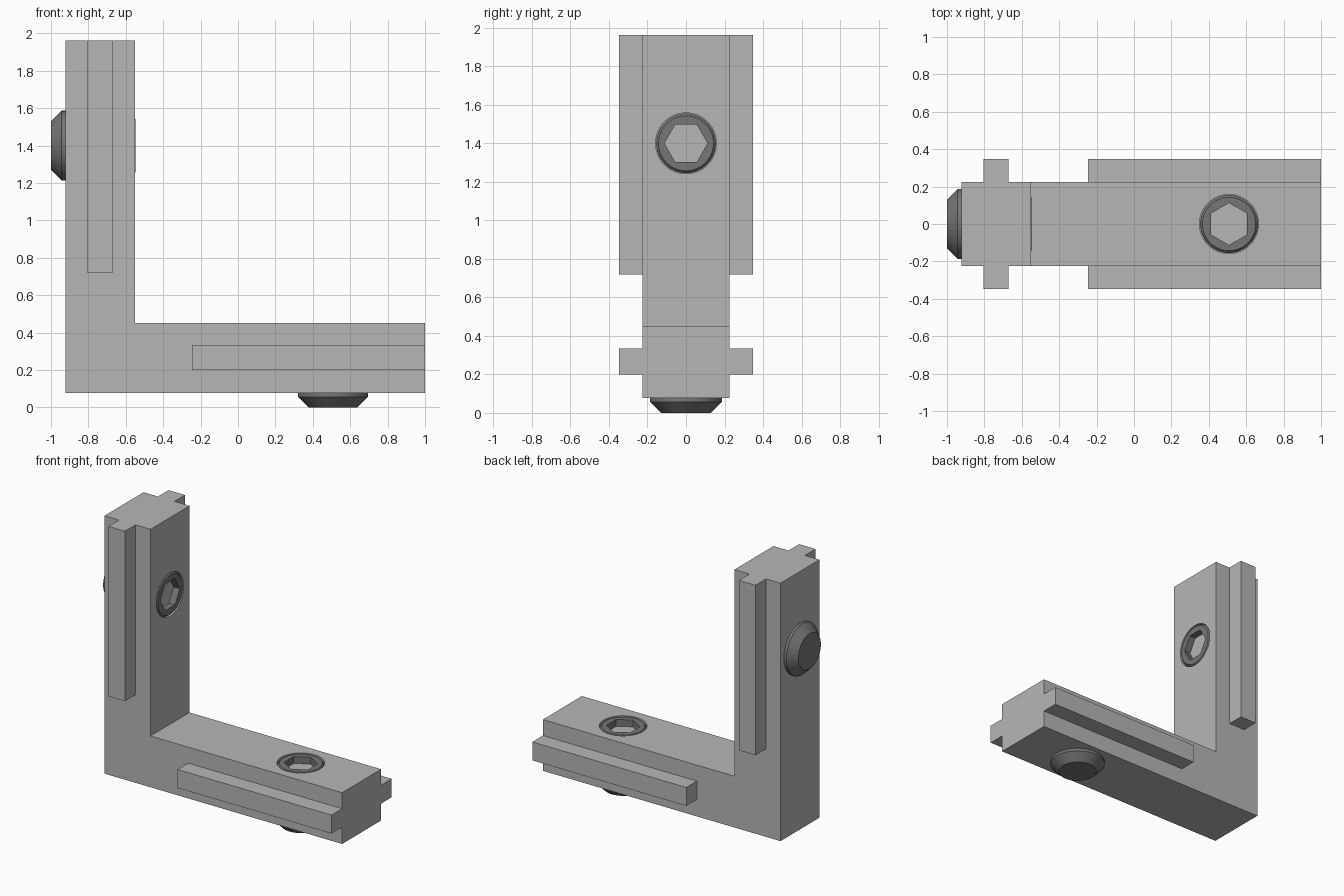
import bpy, bmesh, math
from mathutils import Matrix

if "Cube" in bpy.data.objects:
    bpy.data.objects.remove(bpy.data.objects["Cube"])


def material(name, value):
    mat = bpy.data.materials.new(name)
    mat.use_nodes = True
    colour = (value, value, value, 1)
    mat.diffuse_color = colour
    mat.node_tree.nodes["Principled BSDF"].inputs["Base Color"].default_value = colour
    return mat


BODY_GREY = material("light grey", 0.47)
SCREW_GREY = material("dark grey", 0.18)


def finish(bm, name, mat):
    bmesh.ops.recalc_face_normals(bm, faces=bm.faces)
    mesh = bpy.data.meshes.new(name)
    bm.to_mesh(mesh)
    bm.free()
    mesh.materials.append(mat)
    obj = bpy.data.objects.new(name, mesh)
    bpy.context.collection.objects.link(obj)
    return obj


def prism(name, outline, half_width):
    """Extrude an x-z outline symmetrically along y."""
    bm = bmesh.new()
    face = bm.faces.new([bm.verts.new((x, -half_width, z)) for x, z in outline])
    new = bmesh.ops.extrude_face_region(bm, geom=[face])["geom"]
    verts = [v for v in new if isinstance(v, bmesh.types.BMVert)]
    bmesh.ops.translate(bm, verts=verts, vec=(0, 2 * half_width, 0))
    return finish(bm, name, BODY_GREY)


def rectangle(x0, x1, z0, z1):
    return [(x0, z0), (x1, z0), (x1, z1), (x0, z1)]


def combine(target, tool, operation):
    mod = target.modifiers.new(operation, 'BOOLEAN')
    mod.operation, mod.solver, mod.object = operation, 'EXACT', tool
    bpy.context.view_layer.objects.active = target
    bpy.ops.object.modifier_apply(modifier=mod.name)
    bpy.data.objects.remove(tool)


SIDES = 48


def round_radius(radius):
    return lambda a: radius


def hex_radius(radius):
    step = math.pi / 3
    # Corners lie on the local y axis
    return lambda a: radius * math.cos(step / 2) / math.cos((a + step / 2) % step - step / 2)


def lathe(name, rings, apex, mat):
    """Skin rings of (radius function, z); close flat below and to an apex above."""
    bm = bmesh.new()
    loops = []
    for radius, z in rings:
        angles = [2 * math.pi * i / SIDES for i in range(SIDES)]
        loops.append([bm.verts.new((radius(a) * math.cos(a), radius(a) * math.sin(a), z))
                      for a in angles])
    bm.faces.new(loops[0])
    tip = bm.verts.new((0, 0, apex))
    for i in range(SIDES):
        j = (i + 1) % SIDES
        for low, high in zip(loops, loops[1:]):
            bm.faces.new((low[i], low[j], high[j], high[i]))
        bm.faces.new((loops[-1][i], loops[-1][j], tip))
    return finish(bm, name, mat)


# L-shaped bracket with a guide rail through each arm
L_OUTLINE = [(-0.922, 0.077), (1, 0.077), (1, 0.452), (-0.55, 0.452), (-0.55, 1.963), (-0.922, 1.963)]
bracket = prism("bracket", L_OUTLINE, 0.225)
combine(bracket, prism("upright_rail", rectangle(-0.805, -0.672, 0.72, 1.963), 0.347), 'UNION')
combine(bracket, prism("base_rail", rectangle(-0.245, 1, 0.2, 0.335), 0.347), 'UNION')

# Screws: conical head, chamfered end and hexagonal socket with a pointed floor
LENGTH = 0.451
head, shank = 0.187, 0.155
profile = [
    (round_radius(0.13), 0), (round_radius(head), 0.057), (round_radius(head), 0.077),
    (round_radius(shank), 0.078), (round_radius(shank), LENGTH - 0.014),
    (round_radius(0.143), LENGTH), (hex_radius(0.112), LENGTH),
    (hex_radius(0.112), LENGTH - 0.14),
]
placements = {
    "base_screw": Matrix.Translation((0.508, 0, 0)),
    "upright_screw": Matrix.Translation((-1, 0, 1.4)) @ Matrix.Rotation(math.pi / 2, 4, 'Y'),
}
for name, place in placements.items():
    # Hole mouth around the screw end
    bore = round_radius(0.158)
    cutter = lathe("cutter", [(bore, LENGTH - 0.05), (bore, LENGTH + 0.1)], LENGTH + 0.1, BODY_GREY)
    cutter.data.transform(place)
    combine(bracket, cutter, 'DIFFERENCE')
    screw = lathe(name, profile, LENGTH - 0.19, SCREW_GREY)
    screw.data.transform(place)
    bpy.ops.object.select_all(action='DESELECT')
    screw.select_set(True)
    bpy.context.view_layer.objects.active = screw
    bpy.ops.object.shade_smooth_by_angle(angle=math.radians(20))
